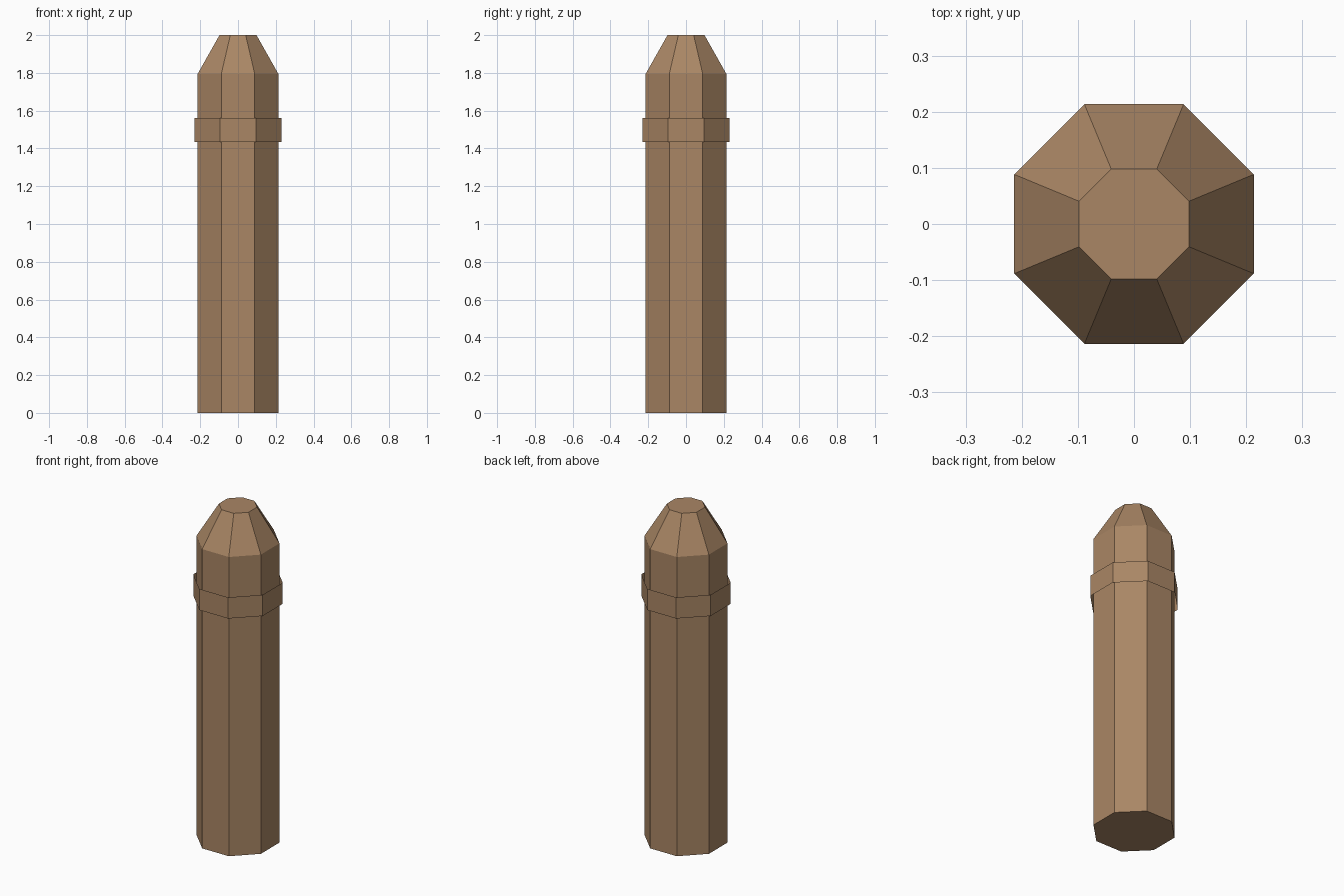
import bpy, bmesh, math

if "Cube" in bpy.data.objects:
    bpy.data.objects.remove(bpy.data.objects["Cube"])

SIDES = 8

wood = bpy.data.materials.new("wood")
wood.diffuse_color = (0.40, 0.24, 0.13, 1)
wood.use_nodes = True
wood.node_tree.nodes["Principled BSDF"].inputs["Base Color"].default_value = wood.diffuse_color


def lathe(name, profile, cap):
    """Flat-shaded octagonal shell from (corner radius, z) pairs, flats facing the axes."""
    bm = bmesh.new()
    rings = []
    for r, z in profile:
        angles = [2 * math.pi * (i + 0.5) / SIDES for i in range(SIDES)]
        rings.append([bm.verts.new((r * math.cos(a), r * math.sin(a), z)) for a in angles])
    for low, high in zip(rings, rings[1:]):
        for i in range(SIDES):
            j = (i + 1) % SIDES
            bm.faces.new((low[i], low[j], high[j], high[i]))
    if cap:
        bm.faces.new(rings[0][::-1])
        bm.faces.new(rings[-1])
    mesh = bpy.data.meshes.new(name)
    bm.to_mesh(mesh)
    bm.free()
    mesh.materials.append(wood)
    obj = bpy.data.objects.new(name, mesh)
    bpy.context.collection.objects.link(obj)
    return obj


# Post with tapered, blunt tip
lathe("post", [(0.231, 0), (0.231, 1.795), (0.106, 2.0)], True)

# Thin open band standing just off the post
lathe("band", [(0.249, 1.434), (0.249, 1.561)], False)
